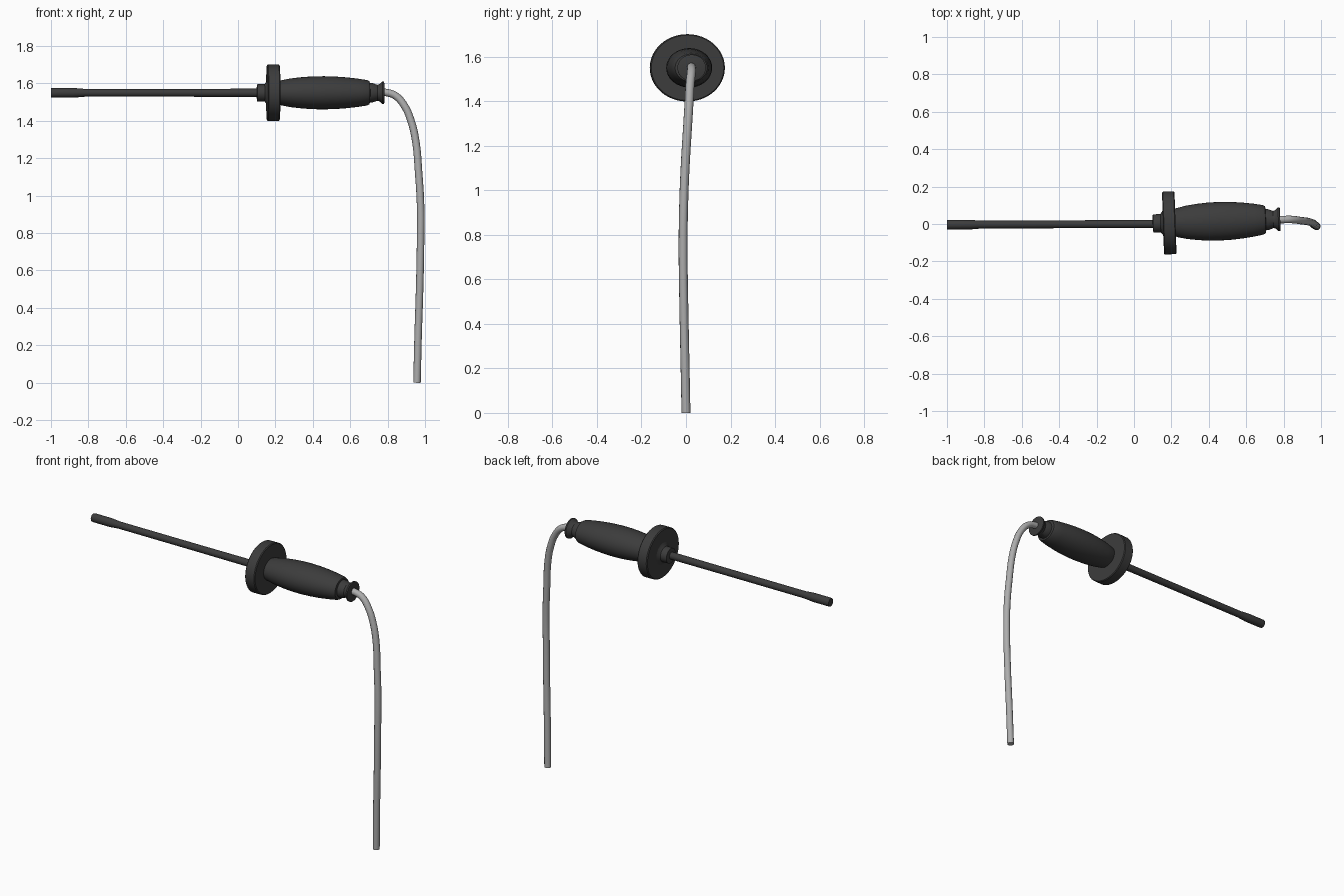
import bpy, bmesh, math
from mathutils import Matrix, Vector

if "Cube" in bpy.data.objects:
    bpy.data.objects.remove(bpy.data.objects["Cube"])


def material(name, rgb):
    m = bpy.data.materials.new(name)
    m.diffuse_color = (*rgb, 1)
    m.use_nodes = True
    m.node_tree.nodes["Principled BSDF"].inputs["Base Color"].default_value = m.diffuse_color
    return m


DARK = material("dark_rubber", (0.045, 0.045, 0.045))
GREY = material("cable_grey", (0.42, 0.42, 0.42))

# The grip assembly is slightly yawed around the guard and flattened in z
PIVOT = Vector((0.19, 0.006, 1.55))
YAW = Matrix.Translation(PIVOT) @ Matrix.Rotation(0.033, 4, 'Z')
STRAIGHT = Matrix.Translation((0, 0, 1.55)) @ Matrix.Rotation(0.004, 4, 'Z')


def smooth(ob, angle=35):
    bpy.ops.object.select_all(action='DESELECT')
    bpy.context.view_layer.objects.active = ob
    ob.select_set(True)
    bpy.ops.object.shade_smooth_by_angle(angle=math.radians(angle))


def lathe(name, profile, matrix, x0=0.0, squash=1.0, sides=32, mat=DARK):
    """Closed solid of revolution along x from (x, radius) points."""
    bm = bmesh.new()
    rings = []
    for x, r in profile:
        rings.append([bm.verts.new((x - x0,
                                    r * math.cos(2 * math.pi * i / sides),
                                    r * squash * math.sin(2 * math.pi * i / sides)))
                      for i in range(sides)])
    for a, b in zip(rings, rings[1:]):
        for i in range(sides):
            j = (i + 1) % sides
            bm.faces.new((a[i], a[j], b[j], b[i]))
    bm.faces.new(rings[0])
    bm.faces.new(rings[-1])
    bmesh.ops.recalc_face_normals(bm, faces=bm.faces)
    bm.transform(matrix)
    me = bpy.data.meshes.new(name)
    bm.to_mesh(me)
    bm.free()
    me.materials.append(mat)
    ob = bpy.data.objects.new(name, me)
    bpy.context.collection.objects.link(ob)
    smooth(ob)
    return ob


# Thin blade rod with a slightly thicker tip
lathe("rod", [(-1.0, 0.024), (-0.99, 0.026), (-0.88, 0.026), (-0.82, 0.021),
              (-0.3, 0.021), (0.12, 0.022)], STRAIGHT, sides=16)

# Collar and fillet in front of the guard
lathe("collar", [(0.10, 0.030), (0.102, 0.048), (0.142, 0.049), (0.152, 0.062),
                 (0.160, 0.085)], YAW, 0.19, 0.95)

# Oval hand guard
lathe("guard", [(0.155, 0.163), (0.160, 0.168), (0.217, 0.168), (0.222, 0.163)],
      YAW, 0.19, 0.9, sides=48)

# Barrel-shaped grip
lathe("grip", [(0.215, 0.072), (0.228, 0.077), (0.28, 0.089), (0.34, 0.097),
               (0.40, 0.102), (0.46, 0.103), (0.52, 0.101), (0.58, 0.096),
               (0.64, 0.088), (0.69, 0.079), (0.703, 0.072), (0.706, 0.055)],
      YAW, 0.19, 0.86)

# Waisted pommel
lathe("pommel", [(0.70, 0.056), (0.718, 0.056), (0.745, 0.046), (0.758, 0.050),
                 (0.772, 0.064), (0.780, 0.064), (0.782, 0.058)],
      YAW, 0.19, 0.93)

# Hanging cable
curve = bpy.data.curves.new("cable", 'CURVE')
curve.dimensions = '3D'
curve.bevel_depth = 0.020
curve.bevel_resolution = 4
curve.use_fill_caps = True
path = [(0.76, 0.024, 1.553), (0.80, 0.024, 1.550), (0.845, 0.024, 1.532),
        (0.893, 0.018, 1.475), (0.925, 0.014, 1.40), (0.949, 0.008, 1.30),
        (0.966, -0.003, 1.12), (0.976, -0.010, 0.95), (0.976, -0.013, 0.75),
        (0.971, -0.010, 0.5), (0.963, -0.005, 0.25), (0.957, 0.0, 0.0)]
sp = curve.splines.new('BEZIER')
sp.bezier_points.add(len(path) - 1)
sp.resolution_u = 6
for p, co in zip(sp.bezier_points, path):
    p.co = co
    p.handle_left_type = p.handle_right_type = 'AUTO'
curve.materials.append(GREY)
cable = bpy.data.objects.new("cable", curve)
bpy.context.collection.objects.link(cable)
bpy.ops.object.select_all(action='DESELECT')
bpy.context.view_layer.objects.active = cable
cable.select_set(True)
bpy.ops.object.convert(target='MESH')
smooth(bpy.context.view_layer.objects.active)
